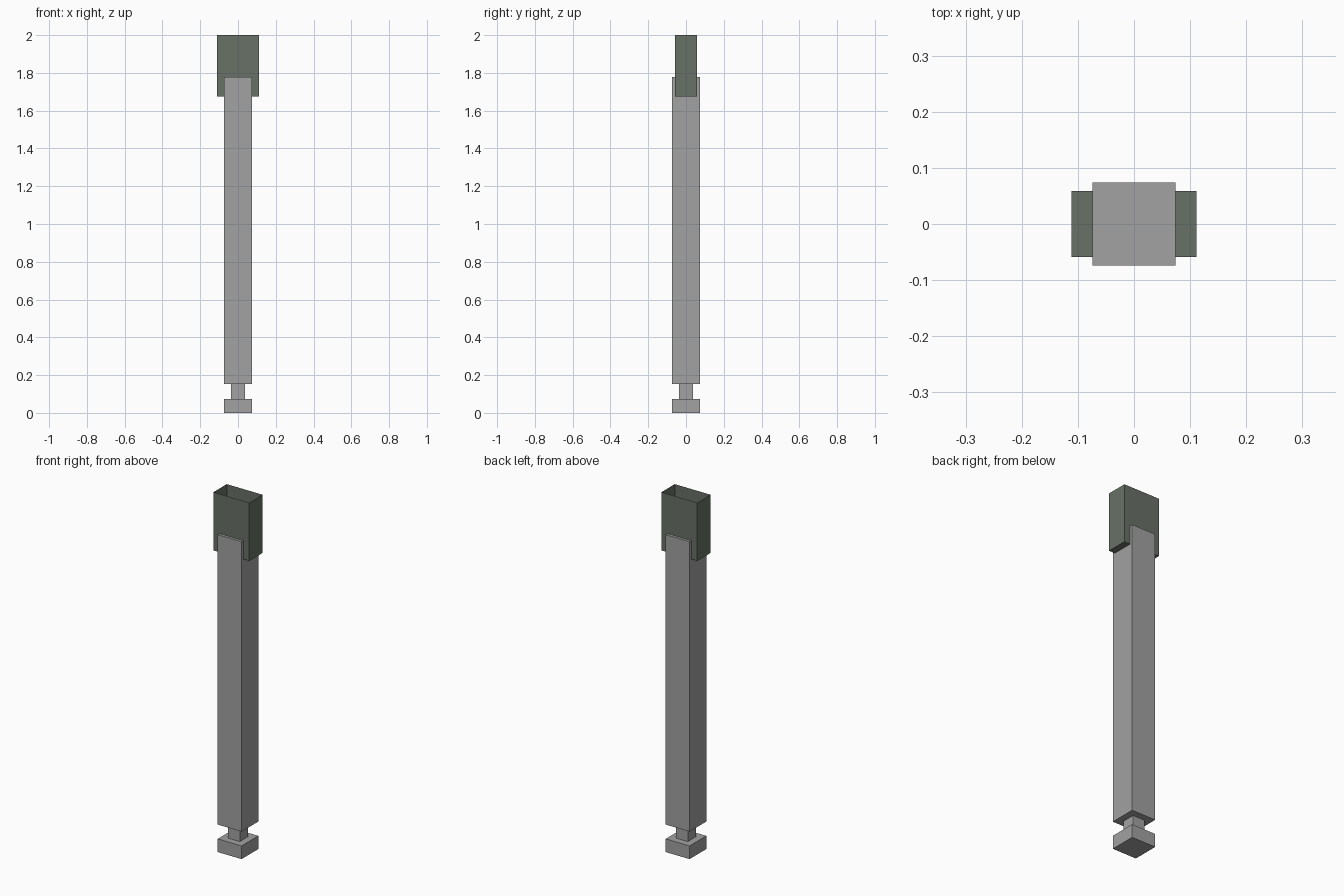
import bpy, bmesh

if "Cube" in bpy.data.objects:
    bpy.data.objects.remove(bpy.data.objects["Cube"])


def material(name, rgb):
    m = bpy.data.materials.new(name)
    m.diffuse_color = (*rgb, 1)
    m.use_nodes = True
    m.node_tree.nodes["Principled BSDF"].inputs["Base Color"].default_value = m.diffuse_color
    return m


grey = material("grey metal", (0.36, 0.36, 0.36))
green = material("dark green", (0.14, 0.165, 0.135))


def box(name, half_x, half_y, z0, z1, mat, open_top=False):
    bm = bmesh.new()
    bmesh.ops.create_cube(bm, size=2)
    for v in bm.verts:
        v.co = (v.co.x * half_x, v.co.y * half_y, z1 if v.co.z > 0 else z0)
    if open_top:
        bm.normal_update()
        top = [f for f in bm.faces if f.normal.z > 0.5]
        bmesh.ops.delete(bm, geom=top, context='FACES_ONLY')
    mesh = bpy.data.meshes.new(name)
    bm.to_mesh(mesh)
    bm.free()
    mesh.materials.append(mat)
    obj = bpy.data.objects.new(name, mesh)
    bpy.context.collection.objects.link(obj)
    return obj


# Pommel and narrow neck at the bottom
box("base_block", 0.074, 0.074, 0, 0.074, grey)
box("neck", 0.037, 0.037, 0.074, 0.154, grey)
# Long square shaft
box("shaft", 0.074, 0.074, 0.154, 1.778, grey)
# Thin-walled socket, open at the top, wrapped around the shaft end
box("open_socket", 0.111, 0.059, 1.674, 2.0, green, open_top=True)
